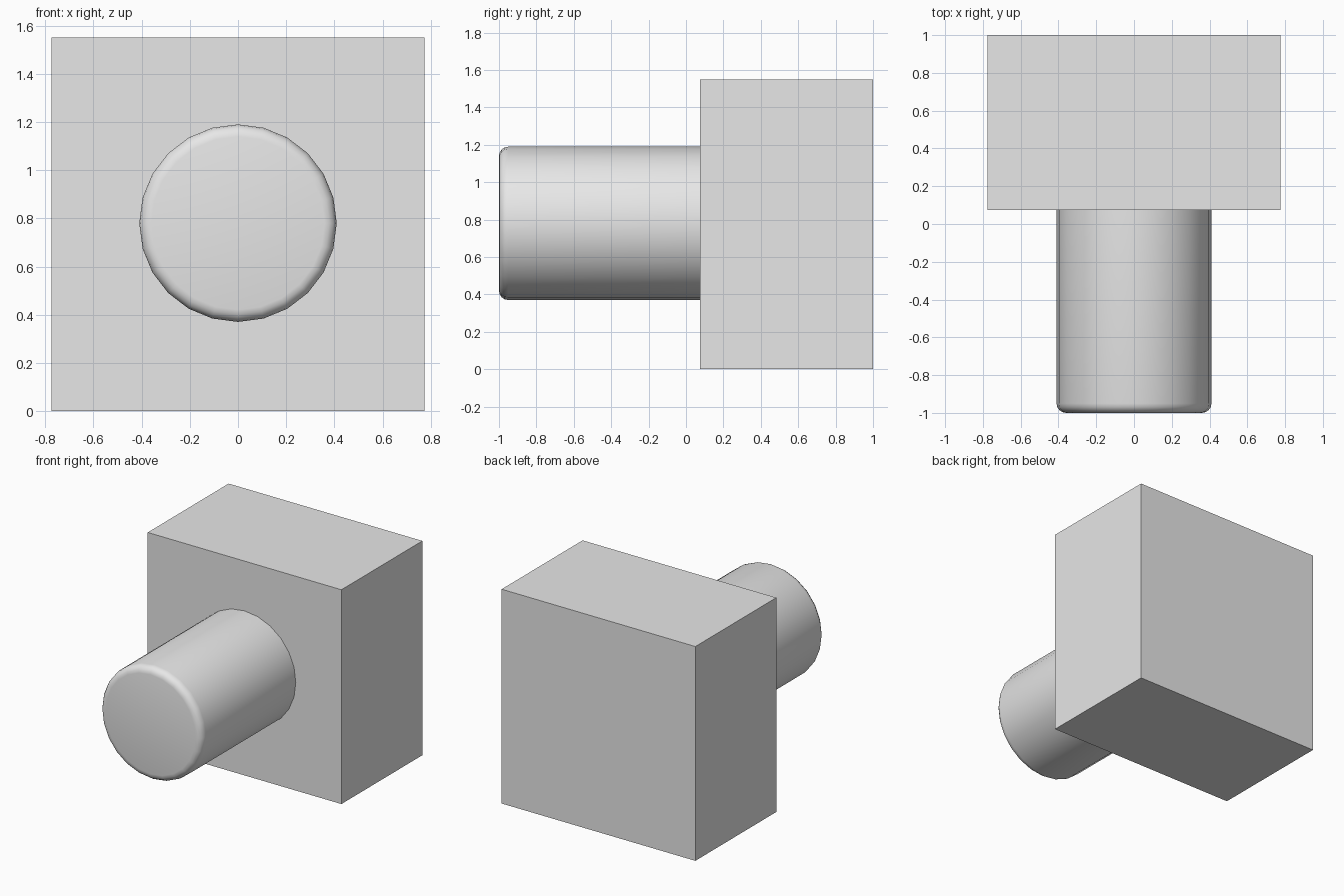
import bpy, bmesh, math
from mathutils import Matrix, Vector

cube = bpy.data.objects.get("Cube")
if cube:
    bpy.data.objects.remove(cube, do_unlink=True)

# Single light grey material
GREY = (0.8, 0.8, 0.8, 1.0)
grey = bpy.data.materials.new("light_grey")
grey.use_nodes = True
grey.diffuse_color = GREY
grey.node_tree.nodes["Principled BSDF"].inputs["Base Color"].default_value = GREY


def add_object(name, bm):
    mesh = bpy.data.meshes.new(name)
    bmesh.ops.recalc_face_normals(bm, faces=bm.faces)
    bm.to_mesh(mesh)
    bm.free()
    mesh.materials.append(grey)
    obj = bpy.data.objects.new(name, mesh)
    bpy.context.collection.objects.link(obj)
    return obj


# Block: flat-sided box behind the peg
bm = bmesh.new()
bmesh.ops.create_cube(bm, size=1.0)
bmesh.ops.scale(bm, vec=Vector((1.55, 0.925, 1.55)), verts=bm.verts)
bmesh.ops.translate(bm, vec=Vector((0, 0.5375, 0.775)), verts=bm.verts)
add_object("block", bm)

# Peg: 24-sided cylinder along y with a rounded front rim, its root set into the block
FRONT, BACK, RADIUS = -1.0, 0.1, 0.41
bm = bmesh.new()
bmesh.ops.create_cone(bm, cap_ends=True, segments=24, radius1=RADIUS, radius2=RADIUS,
                      depth=BACK - FRONT,
                      matrix=Matrix.Translation((0, (FRONT + BACK) / 2, 0.78))
                      @ Matrix.Rotation(math.pi / 2, 4, 'X'))
rim = [e for e in bm.edges if all(v.co.y < FRONT + 0.01 for v in e.verts)]
bmesh.ops.bevel(bm, geom=rim, offset=0.05, offset_type='OFFSET', segments=4,
                profile=0.5, affect='EDGES')
peg = add_object("peg", bm)

# Smooth the peg while keeping hard edges crisp
bpy.ops.object.select_all(action='DESELECT')
peg.select_set(True)
bpy.context.view_layer.objects.active = peg
bpy.ops.object.shade_smooth_by_angle(angle=math.radians(30))
